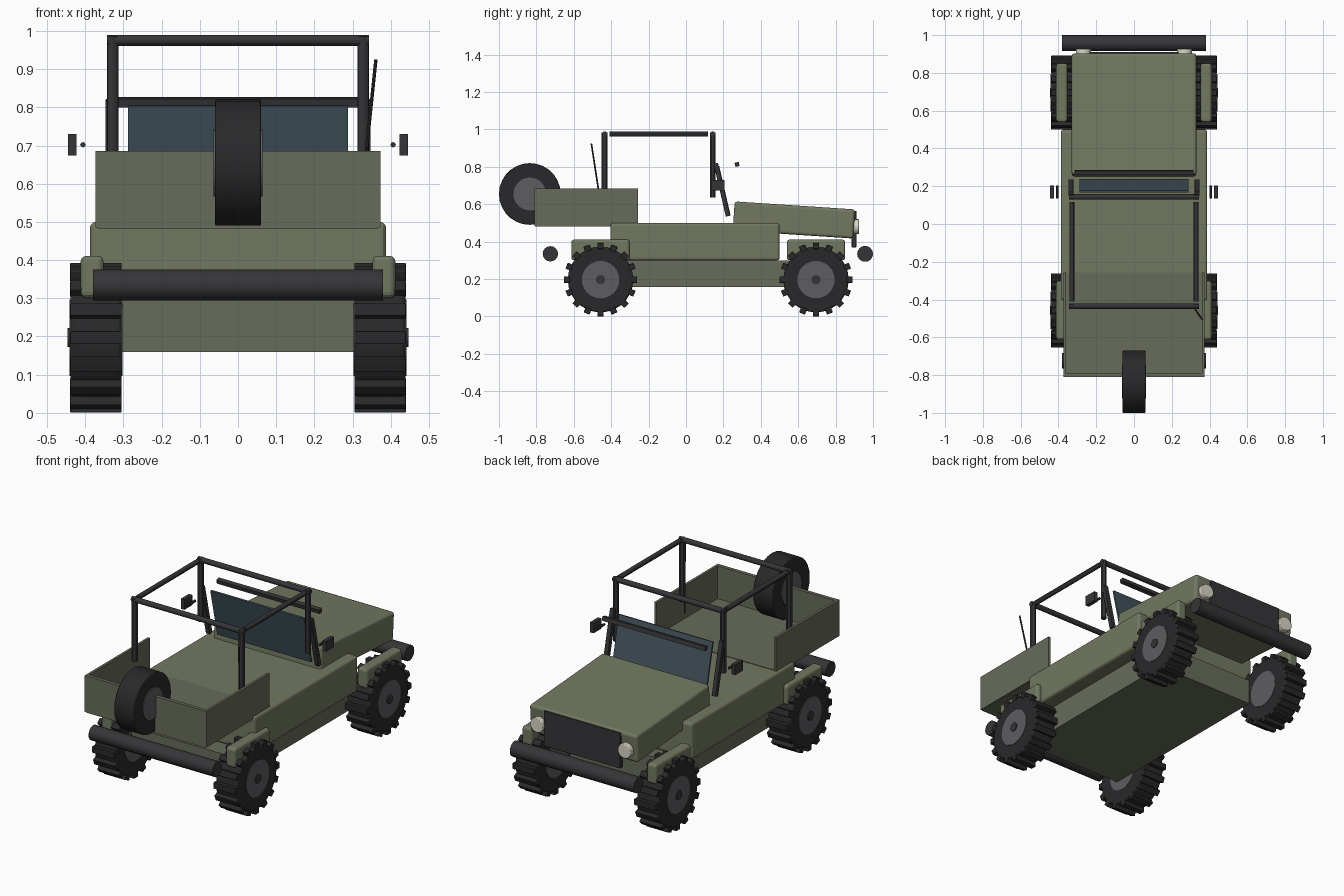
import bpy
from math import radians, cos, sin, pi
from mathutils import Vector

if "Cube" in bpy.data.objects:
    bpy.data.objects.remove(bpy.data.objects["Cube"])


def material(name, r, g, b):
    m = bpy.data.materials.new(name)
    m.diffuse_color = (r, g, b, 1)
    m.use_nodes = True
    m.node_tree.nodes["Principled BSDF"].inputs["Base Color"].default_value = m.diffuse_color
    return m


OLIVE = material("olive", 0.17, 0.19, 0.12)
DARK_OLIVE = material("dark_olive", 0.135, 0.15, 0.105)
RUBBER = material("rubber", 0.022, 0.022, 0.024)
METAL = material("dark_metal", 0.036, 0.036, 0.04)
HUB = material("hub_grey", 0.11, 0.11, 0.12)
GLASS = material("glass", 0.055, 0.085, 0.105)
LAMP = material("lamp", 0.7, 0.68, 0.58)


def finish(name, mat):
    ob = bpy.context.object
    ob.name = name
    ob.data.materials.append(mat)
    return ob


def box(name, center, size, mat, bevel=0, tilt=0):
    """Box with optional rounded edges, tilted about x in degrees."""
    bpy.ops.mesh.primitive_cube_add(size=1, location=center)
    ob = finish(name, mat)
    ob.scale = size
    bpy.ops.object.transform_apply(location=False, rotation=False, scale=True)
    ob.rotation_euler.x = radians(tilt)
    if bevel:
        mod = ob.modifiers.new("rounding", "BEVEL")
        mod.width = bevel
        mod.segments = 3
    return ob


def rod(name, a, b, radius, mat, sides=16, bevel=0):
    """Cylinder between two points."""
    a, b = Vector(a), Vector(b)
    d = b - a
    bpy.ops.mesh.primitive_cylinder_add(vertices=sides, radius=radius, depth=d.length,
                                        location=(a + b) / 2)
    ob = finish(name, mat)
    ob.rotation_euler = d.to_track_quat("Z", "Y").to_euler()
    if bevel:
        mod = ob.modifiers.new("rounding", "BEVEL")
        mod.width = bevel
        mod.segments = 2
        mod.limit_method = "ANGLE"
        mod.angle_limit = radians(60)
    bpy.ops.object.shade_smooth_by_angle(angle=radians(30))
    return ob


def wheel(name, side, y):
    """Treaded wheel with hub and cap."""
    z, mid = 0.197, side * 0.372
    rod(name + "_tire", (side * 0.305, y, z), (side * 0.438, y, z), 0.175, RUBBER, 28, 0.008)
    rod(name + "_hub", (side * 0.303, y, z), (side * 0.441, y, z), 0.1, HUB, 24)
    rod(name + "_cap", (side * 0.37, y, z), (side * 0.446, y, z), 0.025, METAL, 12)
    for i in range(16):
        a = 2 * pi * i / 16 + pi / 2
        box(f"{name}_lug_{i}", (mid, y + 0.18 * cos(a), z + 0.18 * sin(a)),
            (0.135, 0.034, 0.032), RUBBER, 0.003, math_deg(a) - 90)


def math_deg(a):
    return a * 180 / pi


# Hull and body
box("lower_hull", (0, 0.04, 0.232), (0.61, 1.08, 0.136), DARK_OLIVE)
box("floor_plate", (0, 0.04, 0.162), (0.61, 1.08, 0.006), DARK_OLIVE)
box("body", (0, 0.048, 0.4), (0.775, 0.905, 0.2), OLIVE, 0.015)
box("hood", (0, 0.577, 0.516), (0.66, 0.645, 0.156), OLIVE, 0.015, -3.8)

# Open bed
box("bed_floor", (0, -0.533, 0.492), (0.73, 0.55, 0.022), DARK_OLIVE)
box("bed_tailgate", (0, -0.8, 0.585), (0.73, 0.02, 0.2), DARK_OLIVE)

# Grille and bumpers
box("grille", (0, 0.898, 0.467), (0.47, 0.026, 0.195), METAL, 0.003)
rod("front_bumper", (-0.38, 0.9575, 0.335), (0.38, 0.9575, 0.335), 0.0425, METAL)
rod("rear_bumper", (-0.38, -0.725, 0.335), (0.38, -0.725, 0.335), 0.041, METAL)

# Windshield glass and its separate top bar
box("windshield_glass", (0, 0.203, 0.672), (0.575, 0.01, 0.272), GLASS, 0, 13)
box("windshield_top_bar", (0, 0.273, 0.813), (0.63, 0.023, 0.023), METAL, 0, 13)

# Roll cage cross bars
for name, y in (("rear", -0.435), ("front", 0.143)):
    rod(f"cage_{name}_bar", (-0.343, y, 0.975), (0.343, y, 0.975), 0.0145, METAL, 12)

# Mirrored parts
for s, side in ((-1, "left"), (1, "right")):
    box(f"{side}_bed_wall", (s * 0.366, -0.533, 0.585), (0.014, 0.555, 0.2), DARK_OLIVE)
    box(f"{side}_windshield_post", (s * 0.334, 0.192, 0.678), (0.025, 0.024, 0.29),
        METAL, 0.002, 13)
    for name, y in (("rear", -0.435), ("front", 0.143)):
        rod(f"{side}_{name}_cage_post", (s * 0.328, y, 0.635), (s * 0.328, y, 0.985),
            0.0155, METAL, 12)
    rod(f"{side}_cage_rail", (s * 0.328, -0.41, 0.975), (s * 0.328, 0.117, 0.975),
        0.0135, METAL, 12)
    rod(f"{side}_headlight", (s * 0.268, 0.885, 0.48), (s * 0.268, 0.926, 0.48),
        0.04, LAMP, 20, 0.004)
    box(f"{side}_mirror", (s * 0.434, 0.17, 0.702), (0.022, 0.07, 0.056), METAL)
    rod(f"{side}_mirror_arm", (s * 0.406, 0.135, 0.702), (s * 0.406, 0.205, 0.702),
        0.007, METAL, 8)
    for name, y, fy in (("rear", -0.457, -0.457), ("front", 0.695, 0.695)):
        box(f"{side}_{name}_fender", (s * 0.382, fy, 0.356), (0.06, 0.312, 0.11),
            OLIVE, 0.015)
        wheel(f"{side}_{name}_wheel", s, y)

# Spare wheel
rod("spare_tire", (-0.06, -0.835, 0.655), (0.06, -0.835, 0.655), 0.165, RUBBER, 28, 0.004)
rod("spare_hub", (-0.064, -0.835, 0.655), (0.064, -0.835, 0.655), 0.088, HUB, 24)

# Whip antenna
rod("antenna", (0.323, -0.45, 0.56), (0.361, -0.506, 0.925), 0.0045, METAL, 8)
